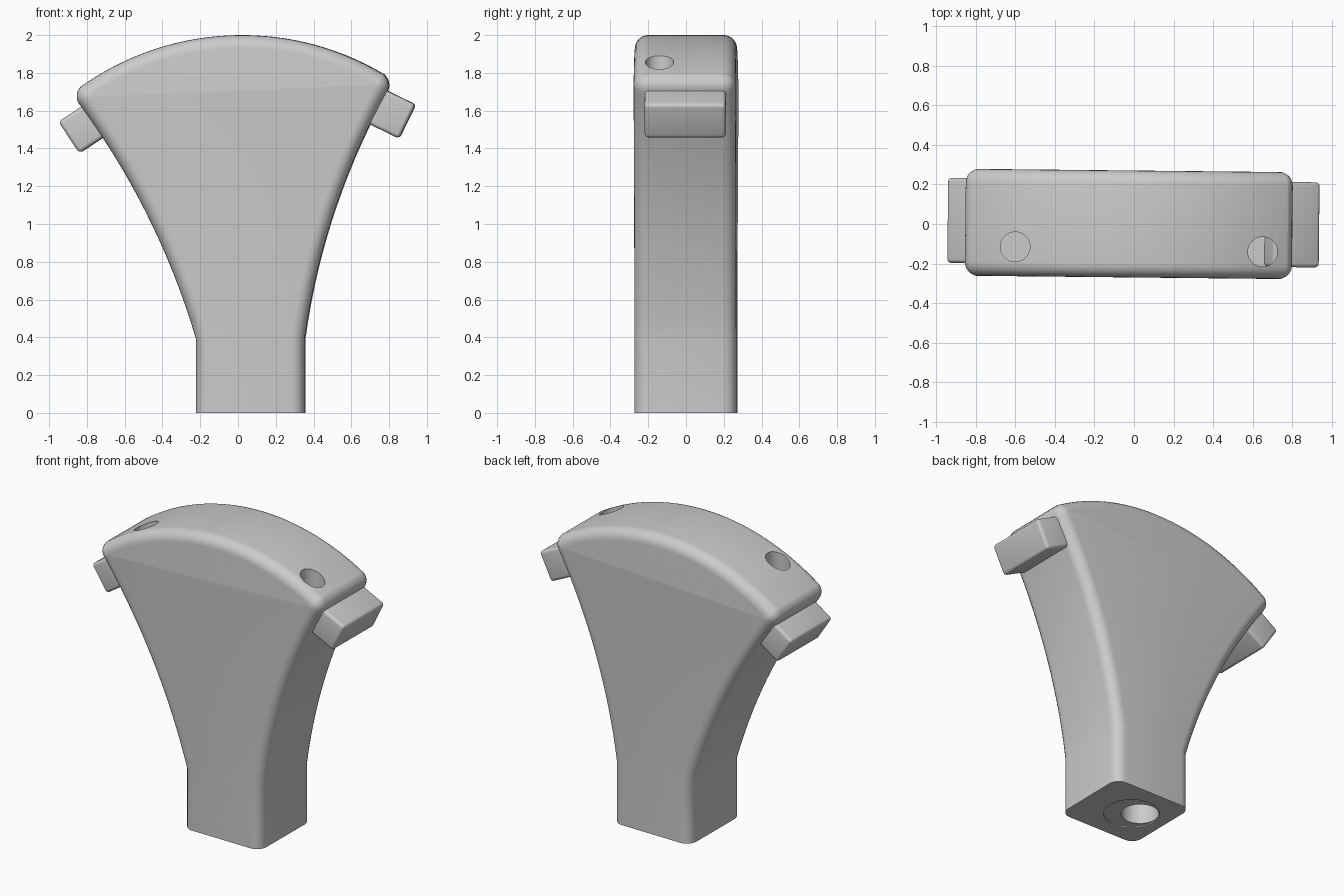
import bpy, bmesh, math
from mathutils import Vector

old = bpy.data.objects.get("Cube")
if old:
    bpy.data.objects.remove(old, do_unlink=True)

grey = bpy.data.materials.new("plain grey")
grey.use_nodes = True
grey.diffuse_color = (0.6, 0.6, 0.6, 1)
grey.node_tree.nodes["Principled BSDF"].inputs["Base Color"].default_value = (0.6, 0.6, 0.6, 1)
YAW = math.radians(-0.6)


def make_object(name, bm):
    bmesh.ops.recalc_face_normals(bm, faces=bm.faces)
    mesh = bpy.data.meshes.new(name)
    bm.to_mesh(mesh)
    bm.free()
    obj = bpy.data.objects.new(name, mesh)
    bpy.context.collection.objects.link(obj)
    mesh.materials.append(grey)
    return obj


def smooth(obj):
    bpy.ops.object.select_all(action="DESELECT")
    obj.select_set(True)
    bpy.context.view_layer.objects.active = obj
    bpy.ops.object.shade_smooth_by_angle(angle=math.radians(35))


def arc(a, mid, b, steps):
    """Points on the circle through a, mid and b."""
    a, mid, b = Vector(a), Vector(mid), Vector(b)
    p, q = mid - a, b - a
    d = 2 * (p.x * q.y - p.y * q.x)
    c = a + Vector((q.y * p.dot(p) - p.y * q.dot(q), p.x * q.dot(q) - q.x * p.dot(p))) / d
    u, v = a - c, b - c
    sweep = math.atan2(u.x * v.y - u.y * v.x, u.dot(v))
    turn = [sweep * i / steps for i in range(steps + 1)]
    return [c + Vector((u.x * math.cos(t) - u.y * math.sin(t),
                        u.x * math.sin(t) + u.y * math.cos(t))) for t in turn]


# Fan-shaped body: outline extruded front to back
right_side = arc((0.355, 0.39), (0.50, 1.03), (0.825, 1.76), 16)
crown = arc((0.825, 1.76), (0.03, 2.0), (-0.88, 1.69), 32)
left_side = arc((-0.88, 1.69), (-0.47, 1.03), (-0.22, 0.39), 16)
outline = [Vector((-0.22, 0)), Vector((0.355, 0))] + right_side + crown[1:] + left_side[1:]
bm = bmesh.new()
face = bm.faces.new([bm.verts.new((p.x, -0.27, p.y)) for p in outline])
made = bmesh.ops.extrude_face_region(bm, geom=[face])["geom"]
bmesh.ops.translate(bm, vec=(0, 0.54, 0), verts=[g for g in made if isinstance(g, bmesh.types.BMVert)])
bmesh.ops.recalc_face_normals(bm, faces=bm.faces)

# Round the rims and the two upper corners, leaving the foot sharp
rounded = []
for e in bm.edges:
    a, b = e.verts
    foot = a.co.z < 0.01 and b.co.z < 0.01
    rim = abs(a.co.y - b.co.y) < 0.01
    corner = not rim and any((a.co.xz - k).length < 0.01 for k in (right_side[-1], crown[-1]))
    if not foot and (rim or corner):
        rounded.append(e)
bmesh.ops.bevel(bm, geom=rounded, offset=0.07, segments=6, profile=0.5, affect="EDGES", clamp_overlap=False)
body = make_object("body", bm)
body.rotation_euler.z = YAW

# Round sockets in the crown and the foot: x, y, low z, high z, radius
sockets = {
    "left_crown_cutter": (0.65, -0.14, 1.65, 2.1, 0.075),
    "right_crown_cutter": (-0.60, -0.115, 1.6, 2.1, 0.075),
    "foot_recess_cutter": (0.02, 0, -0.1, 0.008, 0.17),
    "foot_bore_cutter": (-0.03, 0.02, -0.1, 0.5, 0.115),
}
for name, (x, y, low, high, radius) in sockets.items():
    bm = bmesh.new()
    bmesh.ops.create_cone(bm, cap_ends=True, segments=40, radius1=radius, radius2=radius, depth=high - low)
    cutter = make_object(name, bm)
    cutter.location = (x, y, (low + high) / 2)
    cutter.hide_render = True
    cutter.hide_set(True)
    mod = body.modifiers.new(name, "BOOLEAN")
    mod.operation = "DIFFERENCE"
    mod.solver = "EXACT"
    mod.object = cutter

# Bake the sockets into the body and remove the cutters
bpy.context.view_layer.update()
baked = bpy.data.meshes.new_from_object(body.evaluated_get(bpy.context.evaluated_depsgraph_get()))
body.modifiers.clear()
body.data = baked
for name in sockets:
    bpy.data.objects.remove(bpy.data.objects[name], do_unlink=True)
smooth(body)


# Side lugs: slanted blocks set into the flanks
def lug(name, x, y, z, tilt):
    bm = bmesh.new()
    bmesh.ops.create_cube(bm, size=1)
    bmesh.ops.scale(bm, vec=(0.26, 0.43, 0.2), verts=bm.verts)
    bmesh.ops.bevel(bm, geom=bm.edges[:], offset=0.02, segments=4, profile=0.5, affect="EDGES")
    obj = make_object(name, bm)
    obj.location = (x, y, z)
    obj.rotation_euler = (0, math.radians(tilt), YAW)
    smooth(obj)


lug("left_lug", 0.781, -0.003, 1.599, 26)
lug("right_lug", -0.785, 0.017, 1.53, -33.5)
